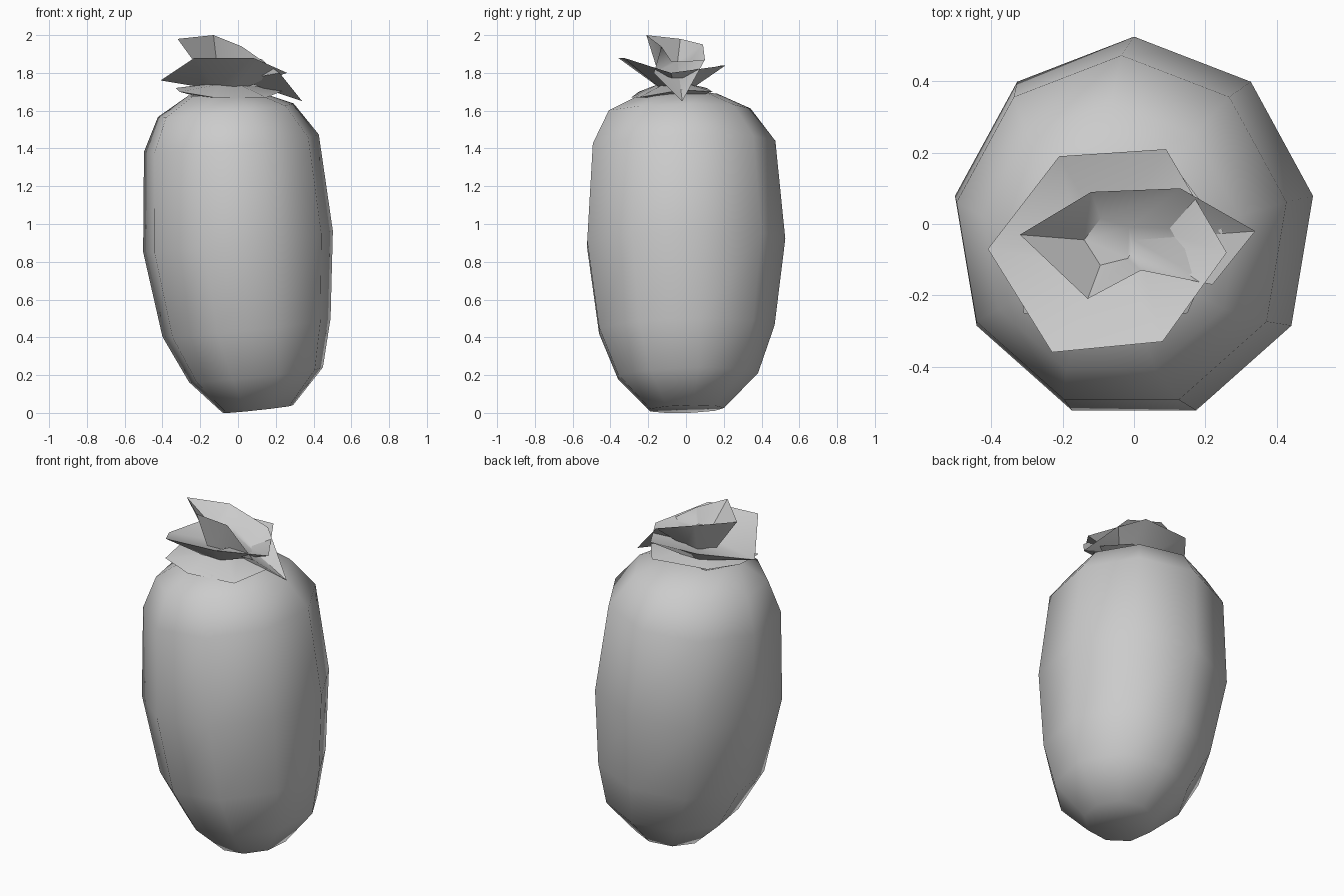
import bpy, math

if "Cube" in bpy.data.objects:
    bpy.data.objects.remove(bpy.data.objects["Cube"])

def loft(name, rings, cap_start=False, cap_end=False, angle=50):
    # Skin a stack of equal-count rings (counter-clockwise, from the bottom up)
    n = len(rings[0])
    verts = [p for ring in rings for p in ring]
    faces = []
    for k in range(len(rings) - 1):
        for i in range(n):
            j = (i + 1) % n
            faces.append((k*n + i, k*n + j, (k+1)*n + j, (k+1)*n + i))
    if cap_start:
        faces.append(tuple(reversed(range(n))))
    if cap_end:
        faces.append(tuple(range(len(verts) - n, len(verts))))
    me = bpy.data.meshes.new(name)
    me.from_pydata(verts, [], faces)
    ob = bpy.data.objects.new(name, me)
    bpy.context.collection.objects.link(ob)
    bpy.ops.object.select_all(action='DESELECT')
    ob.select_set(True)
    bpy.context.view_layer.objects.active = ob
    bpy.ops.object.shade_smooth_by_angle(angle=math.radians(angle))
    return ob

# Nine-sided fruit body with tilted rings: centre x, centre y, z, radius, tilt
SIDES = 9
profile = [
    (0.105, 0.00, 0.02, 0.19, 0.108),
    (0.095, 0.00, 0.20, 0.36, 0.11),
    (0.045, -0.01, 0.45, 0.452, 0.11),
    (0.000, -0.015, 0.905, 0.51, 0.11),
    (-0.035, -0.025, 1.425, 0.47, 0.10),
    (-0.065, -0.045, 1.60, 0.365, 0.10),
    (-0.065, -0.05, 1.685, 0.20, 0.03),
]

def body_ring(cx, cy, z, r, tilt):
    ring = []
    for i in range(SIDES):
        a = math.radians(90 + 360 / SIDES * i)
        x, y = r * math.cos(a), 1.06 * r * math.sin(a)
        ring.append((cx + x, cy + y, z + tilt * x + 0.03 * y))
    return ring

loft("fruit_body", [body_ring(*p) for p in profile], True, True)

# Crown: irregular leaf collars flaring out from a thin stalk
CX, CY = -0.07, -0.05

def stalk_ring(rim, r, z):
    ring = []
    for x, y, _ in rim:
        a = math.atan2(y - CY, x - CX)
        ring.append((CX + r * math.cos(a), CY + r * math.sin(a), z))
    return ring

lower = [(0.25, -0.02, 1.71), (0.13, 0.14, 1.70), (-0.22, 0.11, 1.72),
         (-0.33, -0.05, 1.72), (-0.31, -0.25, 1.70), (-0.13, -0.29, 1.67),
         (0.15, -0.25, 1.67)]
middle = [(0.26, -0.08, 1.80), (0.09, 0.21, 1.84), (-0.21, 0.19, 1.84),
          (-0.41, -0.07, 1.76), (-0.23, -0.36, 1.88), (0.08, -0.33, 1.88)]
upper = [(0.34, -0.02, 1.65), (0.13, 0.10, 1.87), (-0.12, 0.09, 1.95),
         (-0.32, -0.03, 1.98), (-0.13, -0.21, 2.00), (0.02, -0.13, 1.94),
         (0.22, -0.17, 1.80)]

# name, rim, stalk radius and z below, stalk radius and z above
collars = [
    ("lower_leaves", lower, 0.13, 1.67, 0.10, 1.74),
    ("middle_leaves", middle, 0.10, 1.72, 0.08, 1.78),
    ("upper_leaves", upper, 0.09, 1.76, 0.07, 1.86),
]
for name, rim, r0, z0, r1, z1 in collars:
    loft(name, [stalk_ring(rim, r0, z0), rim, stalk_ring(rim, r1, z1)],
         cap_end=True, angle=40)
